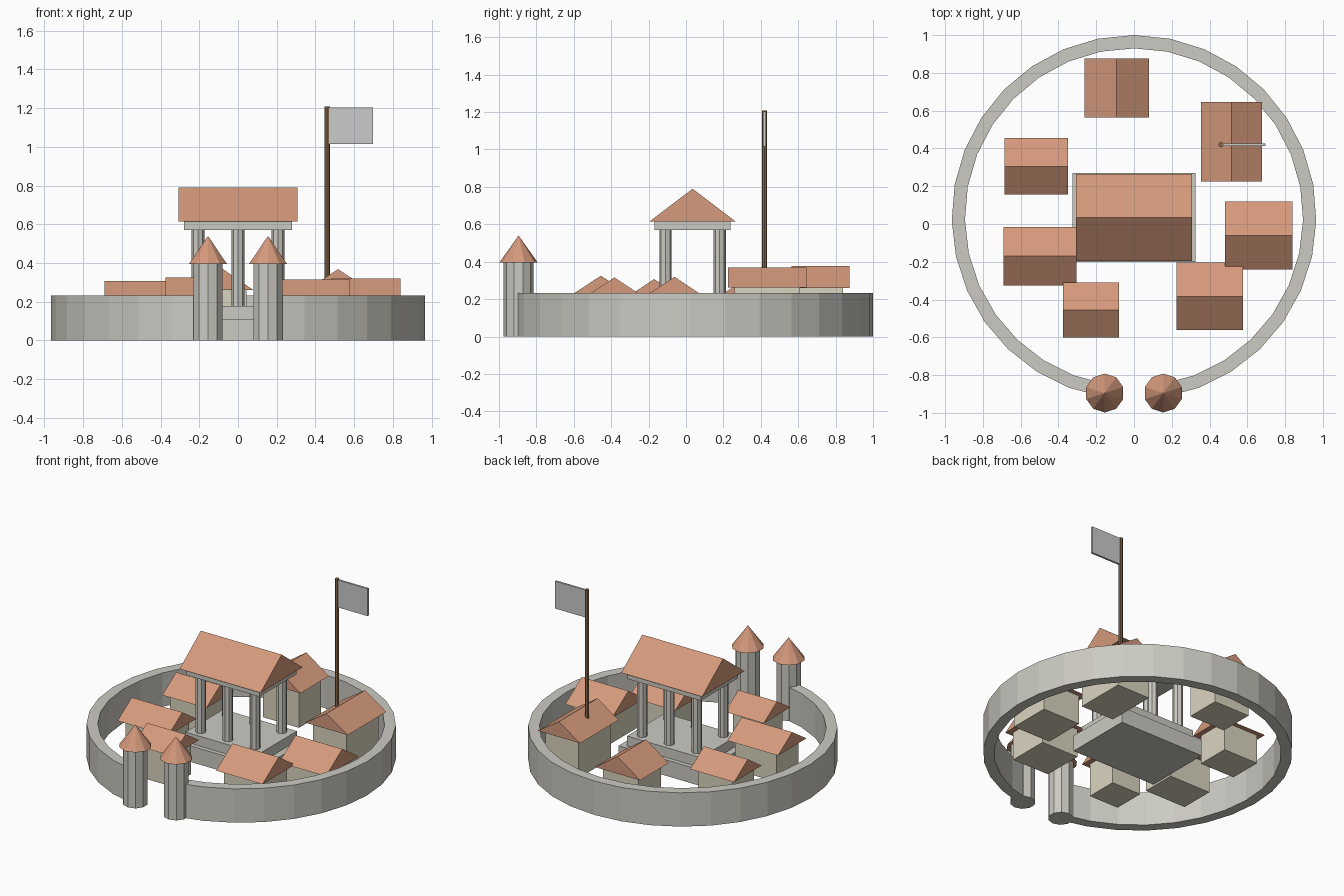
import bpy, bmesh
from math import sin, cos, radians

if "Cube" in bpy.data.objects:
    bpy.data.objects.remove(bpy.data.objects["Cube"])


def material(name, rgb):
    m = bpy.data.materials.new(name)
    m.diffuse_color = (*rgb, 1)
    m.use_nodes = True
    m.node_tree.nodes["Principled BSDF"].inputs["Base Color"].default_value = m.diffuse_color
    return m


STONE = material("stone", (0.60, 0.59, 0.54))
PLASTER = material("plaster", (0.70, 0.66, 0.52))
TILE = material("roof_tile", (0.66, 0.32, 0.20))
WOOD = material("wood", (0.24, 0.14, 0.07))
CY = 0.035  # centre of the ring wall and temple in y


def finish(name, bm, mat=None):
    bmesh.ops.recalc_face_normals(bm, faces=bm.faces)
    me = bpy.data.meshes.new(name)
    bm.to_mesh(me)
    bm.free()
    if mat:
        me.materials.append(mat)
    ob = bpy.data.objects.new(name, me)
    bpy.context.collection.objects.link(ob)
    return ob


def box(name, x0, x1, y0, y1, z0, z1, mat=None):
    bm = bmesh.new()
    bmesh.ops.create_cube(bm, size=1)
    for v in bm.verts:
        v.co = (x1 if v.co.x > 0 else x0, y1 if v.co.y > 0 else y0,
                z1 if v.co.z > 0 else z0)
    return finish(name, bm, mat)


def cone(name, x, y, z0, z1, r0, r1, sides, mat):
    bm = bmesh.new()
    bmesh.ops.create_cone(bm, cap_ends=True, segments=sides,
                          radius1=r0, radius2=r1, depth=z1 - z0)
    bmesh.ops.remove_doubles(bm, verts=bm.verts, dist=1e-5)
    bmesh.ops.translate(bm, verts=bm.verts, vec=(x, y, (z0 + z1) / 2))
    return finish(name, bm, mat)


def gable(name, x0, x1, y0, y1, z0, z1, axis):
    # solid triangular prism, ridge running along the given axis
    bm = bmesh.new()
    xm, ym = (x0 + x1) / 2, (y0 + y1) / 2
    if axis == "x":
        ends = [[(x, y0, z0), (x, y1, z0), (x, ym, z1)] for x in (x0, x1)]
    else:
        ends = [[(x0, y, z0), (x1, y, z0), (xm, y, z1)] for y in (y0, y1)]
    a, b = [[bm.verts.new(p) for p in e] for e in ends]
    bm.faces.new(a)
    bm.faces.new(b)
    for i in range(3):
        j = (i + 1) % 3
        bm.faces.new((a[i], a[j], b[j], b[i]))
    return finish(name, bm, TILE)


# Ring wall, open at the front gate
bm = bmesh.new()
rings = []
N, HALF = 30, 170.5
for i in range(N + 1):
    a = radians(-HALF + 2 * HALF * i / N)
    rings.append([bm.verts.new((r * sin(a), CY + r * cos(a), z))
                  for r, z in ((0.965, 0), (0.965, 0.233), (0.895, 0.233), (0.895, 0))])
for p, q in zip(rings, rings[1:]):
    for k in range(4):
        n = (k + 1) % 4
        bm.faces.new((p[k], p[n], q[n], q[k]))
bm.faces.new(rings[0])
bm.faces.new(rings[-1])
finish("ring_wall", bm, STONE)

# Gate towers with pointed roofs
for side, s in (("left", -1), ("right", 1)):
    cone(f"gate_tower_{side}", s * 0.155, -0.895, 0, 0.4, 0.08, 0.08, 10, STONE)
    cone(f"gate_tower_roof_{side}", s * 0.155, -0.895, 0.395, 0.54, 0.103, 0, 10, TILE)

# Temple: two steps, six columns, slab and gable roof
box("temple_lower_step", -0.325, 0.325, CY - 0.235, CY + 0.235, 0, 0.11, STONE)
box("temple_upper_step", -0.28, 0.28, CY - 0.205, CY + 0.205, 0.11, 0.178, STONE)
for i in (-1, 0, 1):
    for j in (-1, 1):
        cone("temple_column", i * 0.207, CY + j * 0.145, 0.178, 0.57,
             0.033, 0.033, 8, STONE)
box("temple_slab", -0.28, 0.28, CY - 0.203, CY + 0.203, 0.57, 0.615, STONE)
gable("temple_roof", -0.308, 0.308, CY - 0.23, CY + 0.23, 0.615, 0.79, "x")

# Houses: roof footprint, eave height, ridge height, ridge axis
houses = [
    (-0.263, 0.08, 0.565, 0.875, 0.26, 0.378, "y"),
    (0.355, 0.678, 0.225, 0.645, 0.262, 0.368, "y"),
    (-0.685, -0.35, 0.155, 0.455, 0.20, 0.30, "x"),
    (-0.69, -0.305, -0.325, -0.015, 0.205, 0.307, "x"),
    (-0.375, -0.08, -0.6, -0.31, 0.23, 0.325, "x"),
    (0.225, 0.578, -0.56, -0.205, 0.197, 0.316, "x"),
    (0.482, 0.838, -0.242, 0.118, 0.2, 0.319, "x"),
]
O = 0.035  # roof overhang
for n, (x0, x1, y0, y1, eave, ridge, axis) in enumerate(houses, 1):
    box(f"house_walls_{n}", x0 + O, x1 - O, y0 + O, y1 - O, 0, eave, PLASTER)
    gable(f"house_roof_{n}", x0, x1, y0, y1, eave, ridge, axis)

# Flag and its pole
cone("flag_pole", 0.46, 0.42, 0.28, 1.208, 0.014, 0.014, 8, WOOD)
box("flag", 0.468, 0.697, 0.413, 0.427, 1.015, 1.203)
